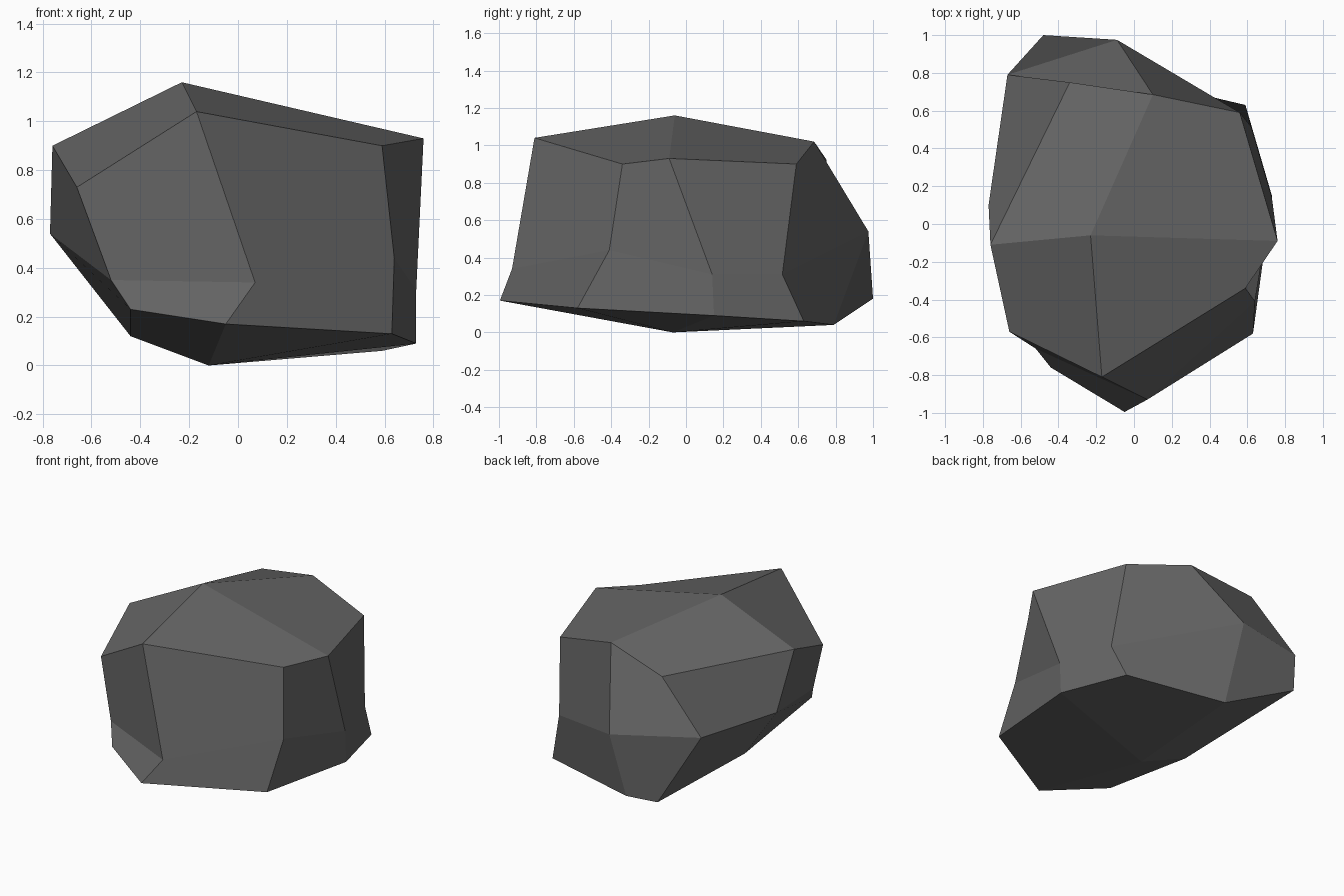
import bpy, bmesh

if "Cube" in bpy.data.objects:
    bpy.data.objects.remove(bpy.data.objects["Cube"])

# Boulder: three uneven rings of eight points, closed by a peak and a base point
upper_ring = [(-.17, -.81, 1.04), (.59, -.34, .90), (.76, -.09, .93), (.56, .59, .90),
              (.10, .685, 1.02), (-.34, .75, .925), (-.76, -.11, .90), (-.66, -.57, .73)]
middle_ring = [(.07, -.93, .34), (.64, -.41, .44), (.73, .14, .31), (.62, .515, .31),
               (-.09, .975, .54), (-.67, .79, .60), (-.77, .10, .54), (-.52, -.66, .35)]
lower_ring = [(-.05, -.995, .17), (.63, -.58, .13), (.73, .15, .09), (.59, .63, .06),
              (-.09, .79, .04), (-.48, 1.0, .18), (-.44, -.02, .12), (-.44, -.76, .23)]

bm = bmesh.new()
rings = [[bm.verts.new(p) for p in ring] for ring in (upper_ring, middle_ring, lower_ring)]
peak = bm.verts.new((-.23, -.06, 1.16))
base = bm.verts.new((-.12, -.07, 0))

# Side facets between neighbouring rings
for above, below in zip(rings, rings[1:]):
    for i in range(8):
        j = (i + 1) % 8
        bm.faces.new((above[i], below[i], below[j], above[j]))

# Four facets on the top and four underneath
for ring, tip in ((rings[0], peak), (rings[2], base)):
    for i in range(0, 8, 2):
        bm.faces.new((tip, ring[i], ring[i + 1], ring[(i + 2) % 8]))

bmesh.ops.recalc_face_normals(bm, faces=bm.faces)
mesh = bpy.data.meshes.new("boulder")
bm.to_mesh(mesh)
bm.free()

stone = bpy.data.materials.new("dark grey stone")
stone.diffuse_color = (.13, .13, .13, 1)
stone.use_nodes = True
stone.node_tree.nodes["Principled BSDF"].inputs["Base Color"].default_value = stone.diffuse_color
mesh.materials.append(stone)
boulder = bpy.data.objects.new("boulder", mesh)
bpy.context.collection.objects.link(boulder)
